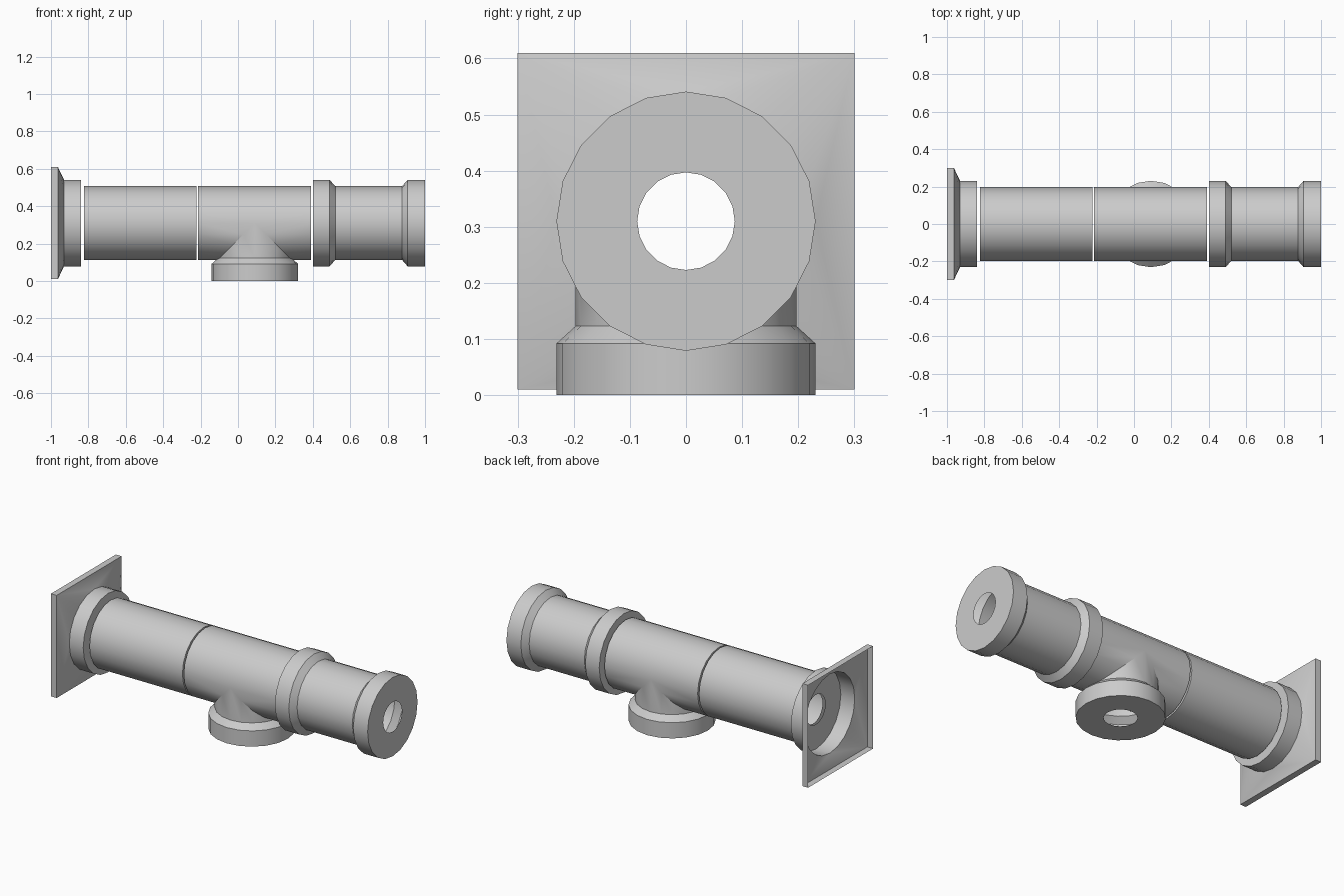
import bpy, bmesh, math
from mathutils import Vector

if "Cube" in bpy.data.objects:
    bpy.data.objects.remove(bpy.data.objects["Cube"])

N = 20            # sides of every round part
AXIS_Z = 0.31     # height of the pipe centre line
R_PIPE, R_COLLAR, R_BORE = 0.197, 0.231, 0.087
TEE_X = 0.09      # centre of the downward branch


def on_pipe(r, x, i):
    a = 2 * math.pi * i / N
    return Vector((x, r * math.cos(a), AXIS_Z + r * math.sin(a)))


def on_branch(r, z, i):
    a = 2 * math.pi * i / N
    return Vector((TEE_X + r * math.cos(a), r * math.sin(a), z))


def face(bm, points):
    bm.faces.new([bm.verts.new(p) for p in points])


def sweep(bm, rings):
    """Skin a list of rings, each ring being a list of N points."""
    for a, b in zip(rings, rings[1:]):
        for i in range(N):
            j = (i + 1) % N
            face(bm, (a[i], a[j], b[j], b[i]))


def rings_from(profile, place):
    return [[place(r, t, i) for i in range(N)] for r, t in profile]


def finish(bm, name):
    bmesh.ops.remove_doubles(bm, verts=bm.verts, dist=1e-4)
    bmesh.ops.recalc_face_normals(bm, faces=bm.faces)
    mesh = bpy.data.meshes.new(name)
    bm.to_mesh(mesh)
    bm.free()
    obj = bpy.data.objects.new(name, mesh)
    bpy.context.collection.objects.link(obj)
    bpy.ops.object.select_all(action='DESELECT')
    obj.select_set(True)
    bpy.context.view_layer.objects.active = obj
    bpy.ops.object.shade_smooth_by_angle(angle=math.radians(30))


# Wall flange: hollow square plate blending into a round collar
bm = bmesh.new()
sweep(bm, rings_from([(R_COLLAR, -0.93), (R_COLLAR, -0.84), (R_BORE, -0.84)], on_pipe))
signs = [(1, 1), (-1, 1), (-1, -1), (1, -1)]
outer, inner = [[Vector((x, 0.3 * y, AXIS_Z + 0.3 * z)) for y, z in signs]
                for x in (-1.0, -0.963)]
for k in range(4):
    n = (k + 1) % 4
    face(bm, (outer[k], outer[n], inner[n], inner[k]))
    for i in range(5 * k, 5 * k + 5):
        face(bm, (inner[k], on_pipe(R_COLLAR, -0.93, i), on_pipe(R_COLLAR, -0.93, i + 1)))
    face(bm, (inner[k], on_pipe(R_COLLAR, -0.93, 5 * k + 5), inner[n]))
finish(bm, "wall_flange")

# Straight pipe section
bm = bmesh.new()
sweep(bm, rings_from([(R_BORE, -0.823), (R_PIPE, -0.823),
                      (R_PIPE, -0.222), (R_BORE, -0.222)], on_pipe))
finish(bm, "straight_pipe")

# Tee section: run split along the saddle line, plus the downward branch
bm = bmesh.new()
X0, X1 = -0.213, 0.39
for end, side in ((X0, -1), (X1, 1)):
    saddle = []
    for i in range(N):
        drop = max(0.0, AXIS_Z - on_pipe(R_PIPE, 0, i).z)
        saddle.append(on_pipe(R_PIPE, TEE_X + side * drop, i))
    sweep(bm, rings_from([(R_BORE, end), (R_PIPE, end)], on_pipe) + [saddle])
top = [on_branch(R_PIPE, AXIS_Z - R_PIPE * abs(math.cos(2 * math.pi * i / N)), i)
       for i in range(N)]
sweep(bm, [top] + rings_from([(R_PIPE, 0.123), (R_COLLAR, 0.092),
                              (R_COLLAR, 0), (R_BORE, 0)], on_branch))
finish(bm, "tee_section")

# End pipe with a collar at each end
bm = bmesh.new()
sweep(bm, rings_from([(R_BORE, 0.40), (R_COLLAR, 0.40), (R_COLLAR, 0.49),
                      (R_PIPE, 0.52), (R_PIPE, 0.877), (R_COLLAR, 0.907),
                      (R_COLLAR, 1.0), (R_BORE, 1.0)], on_pipe))
finish(bm, "collared_end_pipe")
